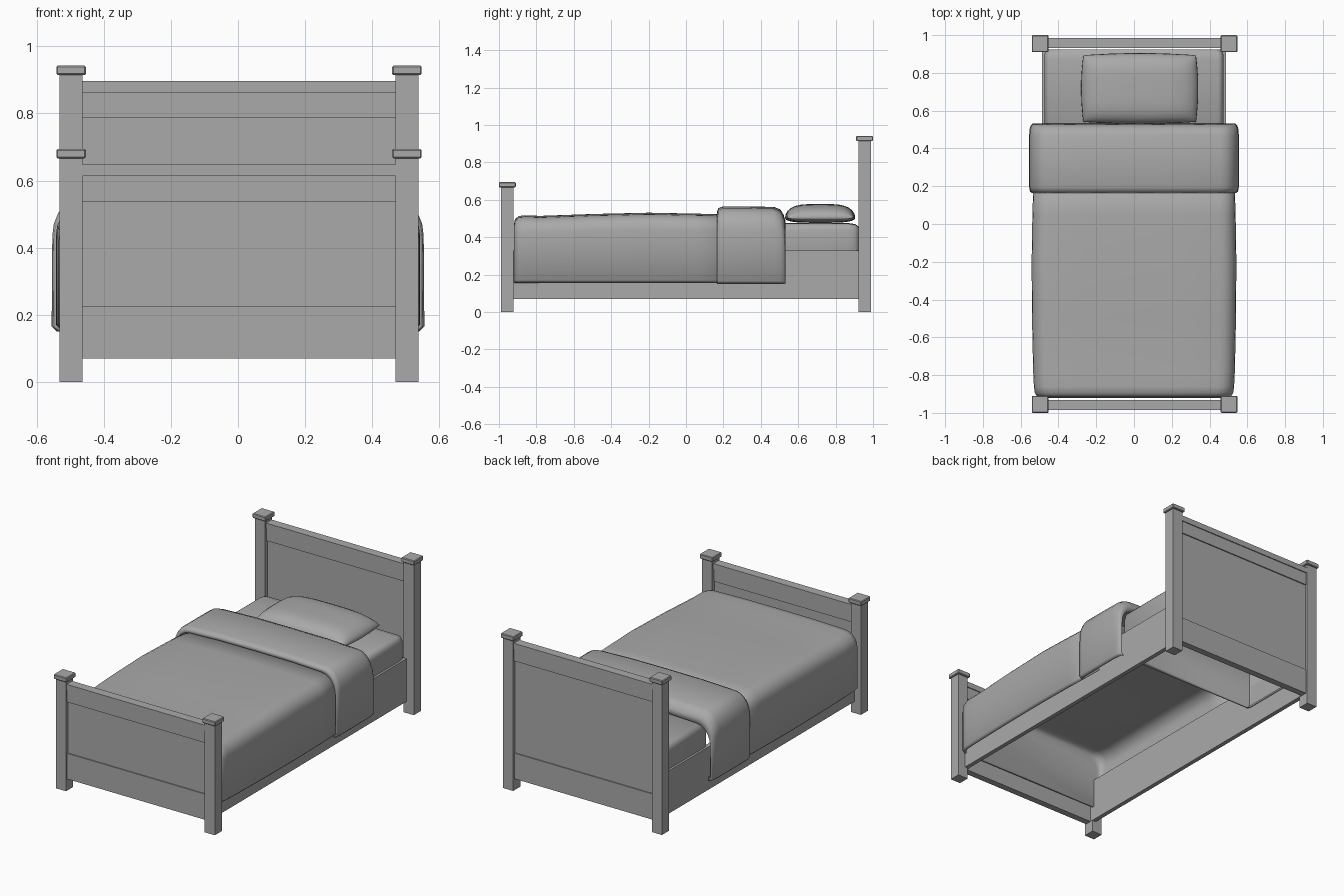
import bpy, bmesh, math

if "Cube" in bpy.data.objects:
    bpy.data.objects.remove(bpy.data.objects["Cube"])

grey = bpy.data.materials.new("plain grey")
grey.use_nodes = True
GREY = (0.4, 0.4, 0.4, 1)
grey.diffuse_color = GREY
grey.node_tree.nodes["Principled BSDF"].inputs["Base Color"].default_value = GREY


def finish(name, bm, smooth=None):
    mesh = bpy.data.meshes.new(name)
    bm.to_mesh(mesh)
    bm.free()
    mesh.materials.append(grey)
    obj = bpy.data.objects.new(name, mesh)
    bpy.context.collection.objects.link(obj)
    if smooth:
        bpy.ops.object.select_all(action='DESELECT')
        obj.select_set(True)
        bpy.context.view_layer.objects.active = obj
        bpy.ops.object.shade_smooth_by_angle(angle=math.radians(smooth))
    return obj


def box(name, x, y, z):
    """Box given by its (min, max) range on each axis."""
    bm = bmesh.new()
    bmesh.ops.create_cube(bm, size=1)
    for v in bm.verts:
        v.co = [r[0] + (c + 0.5) * (r[1] - r[0]) for c, r in zip(v.co, (x, y, z))]
    return finish(name, bm)


def drape(name, stations, low, shoulder, drop, flare=0, thickness=0.012, caps=()):
    """Open-bottomed cloth lofted along y; stations are (y, half width, top z)."""
    bm = bmesh.new()
    rows = []
    for y, w, top in stations:
        half = [(w + flare - 0.015, low), (w + flare, low + 0.015), (w, top - drop)]
        for k in range(1, 6):
            a = k * math.pi / 10
            half.append((w - shoulder * (1 - math.cos(a)), top - drop + drop * 0.93 * math.sin(a)))
        half.append((w * 0.45, top - drop * 0.01))
        profile = [(-px, pz) for px, pz in half] + [(0, top)] + half[::-1]
        rows.append([bm.verts.new((px, y, pz)) for px, pz in profile])
    for a, b in zip(rows, rows[1:]):
        for i in range(len(a) - 1):
            bm.faces.new((a[i], a[i + 1], b[i + 1], b[i]))
    if "foot" in caps:
        bm.faces.new(rows[0][::-1])
    if "head" in caps:
        bm.faces.new(rows[-1])
    obj = finish(name, bm, 50)
    mod = obj.modifiers.new("cloth thickness", 'SOLIDIFY')
    mod.thickness = thickness
    mod.offset = -1
    return obj


# Posts and end boards
for end, sign, top in (("head", 1, 0.942), ("foot", -1, 0.694)):
    for side, sx in (("left", 1), ("right", -1)):
        cx, cy = sx * 0.5 + 0.003, sign * 0.955
        box(f"{end}_post_{side}", (cx - 0.034, cx + 0.034), (cy - 0.034, cy + 0.034), (0, top - 0.02))
        cap = box(f"{end}_post_cap_{side}", (cx - 0.044, cx + 0.044),
                  (cy - 0.045, cy + 0.045), (top - 0.028, top))
        bevel = cap.modifiers.new("soft edge", 'BEVEL')
        bevel.width = 0.004
        bevel.segments = 1
    rail_top = top - 0.046
    layers = (("top_rail", 0.027, rail_top - 0.034, rail_top),
              ("upper_band", 0.021, rail_top - 0.11, rail_top - 0.034),
              ("panel", 0.014, 0.22, rail_top - 0.11),
              ("lower_board", 0.020, 0.07, 0.226))
    for part, depth, z0, z1 in layers:
        cy = sign * 0.958
        box(f"{end}board_{part}", (-0.475, 0.48), (cy - depth, cy + depth), (z0, z1))

# Side rails
for side, sx in (("left", 1), ("right", -1)):
    box(f"side_rail_{side}", sorted((sx * 0.462, sx * 0.488)), (-0.94, 0.94), (0.07, 0.33))

# Mattress, showing at the head end
drape("mattress", [(0.47, 0.465, 0.465), (0.49, 0.475, 0.475), (0.87, 0.475, 0.475),
                   (0.905, 0.472, 0.47), (0.925, 0.455, 0.455)],
      low=0.19, shoulder=0.03, drop=0.04, caps=("foot", "head"))

# Blanket, tucked down at the foot
drape("blanket", [(-0.92, 0.495, 0.47), (-0.915, 0.512, 0.495), (-0.895, 0.525, 0.513),
                  (-0.86, 0.53, 0.517), (-0.78, 0.534, 0.514), (-0.5, 0.54, 0.524),
                  (-0.2, 0.542, 0.531), (0.05, 0.538, 0.526), (0.3, 0.53, 0.52)],
      low=0.155, shoulder=0.085, drop=0.09, caps=("foot",))

# Turned-down fold of the blanket
drape("blanket_fold", [(0.165, 0.54, 0.535), (0.172, 0.549, 0.555), (0.195, 0.553, 0.564),
                       (0.34, 0.553, 0.564), (0.47, 0.553, 0.562), (0.505, 0.55, 0.548),
                       (0.522, 0.545, 0.52), (0.531, 0.535, 0.49)],
      low=0.15, shoulder=0.095, drop=0.13, flare=0.002, thickness=0.03)

# Pillow: one cushion grid mirrored into a full top and a flatter underside
bm = bmesh.new()
NX, NY = 20, 16
for height in (0.075, -0.025):
    grid = bmesh.ops.create_grid(bm, x_segments=NX, y_segments=NY, size=1)["verts"]
    for v in grid:
        u, w = (math.sin(c * math.pi / 2) for c in v.co[:2])
        puff = math.sqrt(max(0, (1 - u ** 4) * (1 - w ** 4)))
        v.co = (0.03 + u * (0.31 - 0.012 * w * w), 0.717 + w * (0.188 - 0.012 * u * u),
                0.502 + height * puff)
bmesh.ops.remove_doubles(bm, verts=bm.verts, dist=0.0005)
bmesh.ops.recalc_face_normals(bm, faces=bm.faces)
finish("pillow", bm, 80)
